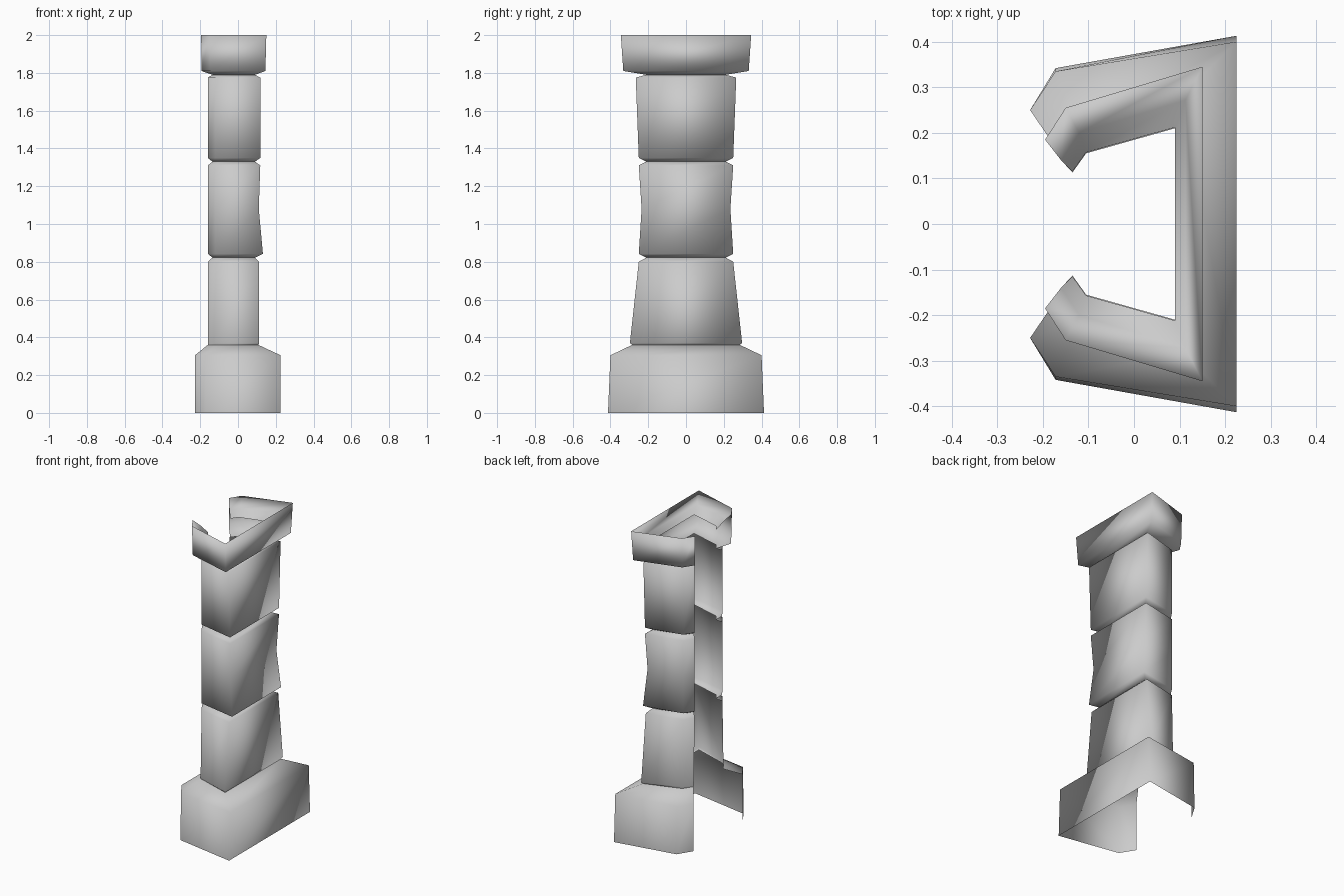
import bpy, bmesh


def shell(name, rings):
    """Loft open C-shaped sections; ring = z, side corner, back corner, open end."""
    bm = bmesh.new()
    loops = []
    for z, xr, yr, xl, yl, xe, ye in rings:
        half = [(xr, yr), (xl, yl), (xe, ye)]
        pts = [(x, -y) for x, y in reversed(half)] + half
        loops.append([bm.verts.new((x, y, z)) for x, y in pts])
    for a, b in zip(loops, loops[1:]):
        for i in range(5):
            bm.faces.new((a[i], a[i + 1], b[i + 1], b[i]))
    for f in bm.faces:
        f.smooth = True
    me = bpy.data.meshes.new(name)
    bm.to_mesh(me)
    bm.free()
    ob = bpy.data.objects.new(name, me)
    bpy.context.collection.objects.link(ob)
    return ob


def neck(z):
    return (z, 0.09, 0.21, -0.105, 0.155, -0.135, 0.113)


def stone(z, xr, yr, yl=0.2):
    return (z, xr, yr, -0.12, yl, -0.16, yl - 0.06)


# Plinth with sloped shoulder
shell("plinth", [
    (0.0, 0.225, 0.413, -0.172, 0.342, -0.228, 0.25),
    (0.305, 0.225, 0.40, -0.172, 0.335, -0.228, 0.25),
    stone(0.36, 0.108, 0.285, 0.21),
])

# Three stacked shaft stones separated by recessed joints
shell("lower_stone", [
    stone(0.36, 0.108, 0.285, 0.21),
    stone(0.37, 0.112, 0.297, 0.21),
    stone(0.80, 0.112, 0.25),
    neck(0.822),
])
shell("middle_stone", [
    neck(0.822),
    stone(0.842, 0.132, 0.25),
    stone(1.08, 0.11, 0.235),
    stone(1.31, 0.118, 0.25),
    neck(1.33),
])
shell("upper_stone", [
    neck(1.33),
    stone(1.35, 0.118, 0.25),
    stone(1.775, 0.118, 0.266),
    neck(1.79),
])

# Capital: underside, outer wall and sunken inner lip
shell("capital", [
    neck(1.79),
    (1.81, 0.145, 0.332, -0.148, 0.25, -0.193, 0.183),
    (2.0, 0.15, 0.345, -0.15, 0.255, -0.195, 0.185),
    (1.95, 0.113, 0.272, -0.12, 0.2, -0.16, 0.14),
    (1.91, 0.09, 0.212, -0.105, 0.157, -0.135, 0.115),
])
